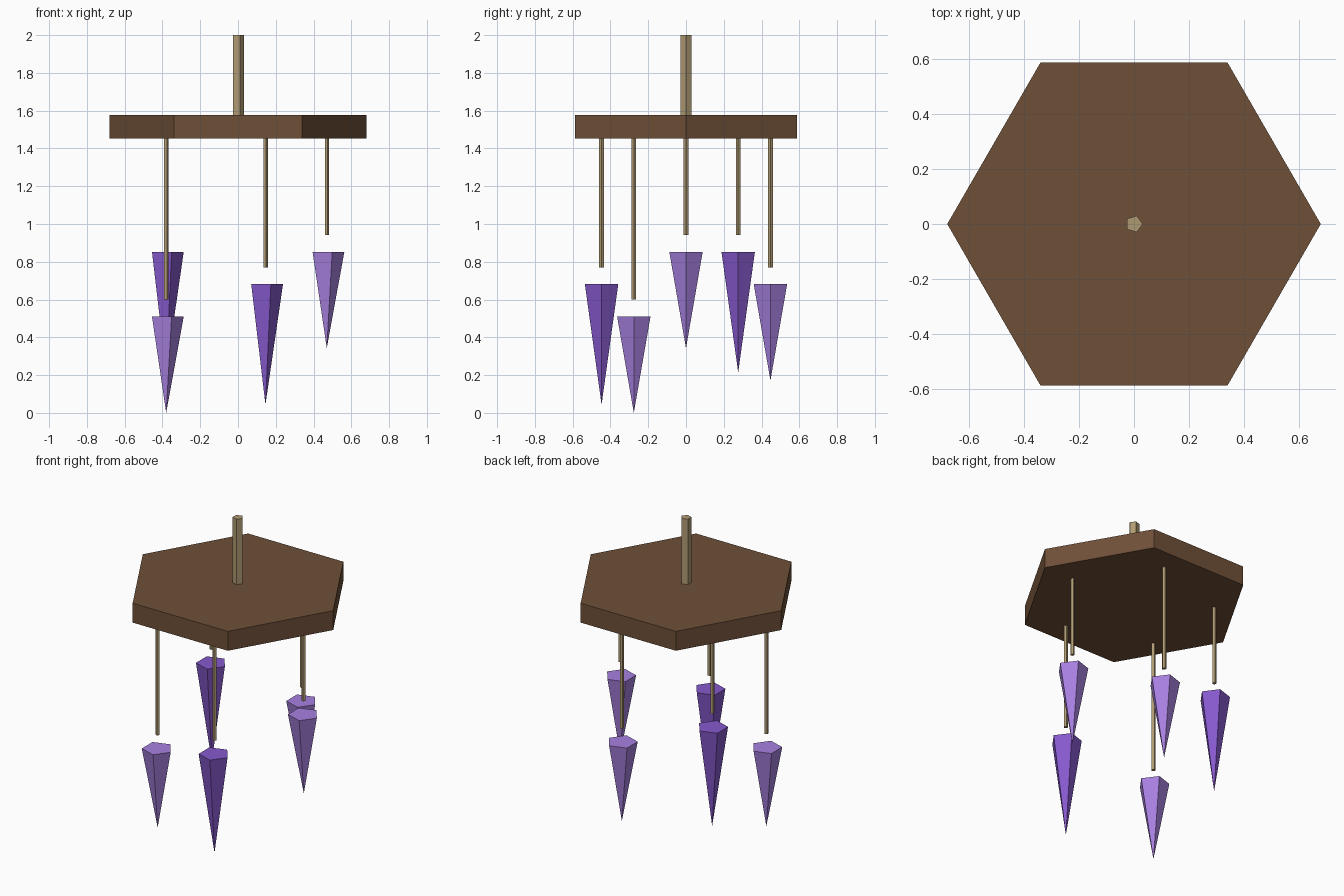
import bpy, math

if "Cube" in bpy.data.objects:
    bpy.data.objects.remove(bpy.data.objects["Cube"])


def material(name, hex_code):
    def lin(c):
        return c / 12.92 if c <= 0.04045 else ((c + 0.055) / 1.055) ** 2.4
    m = bpy.data.materials.new(name)
    rgb = [lin(int(hex_code[i:i + 2], 16) / 255) for i in (0, 2, 4)]
    m.diffuse_color = (*rgb, 1)
    m.use_nodes = True
    m.node_tree.nodes["Principled BSDF"].inputs["Base Color"].default_value = m.diffuse_color
    return m


def prism(name, sides, x, y, z0, z1, r0, r1, mat):
    """Flat-sided prism or cone from z0 to z1, one corner pointing to +x."""
    ring = [(math.cos(math.tau * i / sides), math.sin(math.tau * i / sides))
            for i in range(sides)]
    verts, faces = [], []
    top = [(r1 * c, r1 * s, z1) for c, s in ring]
    if r0 == 0:                                   # pointed bottom
        verts = top + [(0, 0, z0)]
        faces = [(i, sides, (i + 1) % sides) for i in range(sides)]
    else:
        verts = top + [(r0 * c, r0 * s, z0) for c, s in ring]
        faces = [(i, sides + i, sides + (i + 1) % sides, (i + 1) % sides)
                 for i in range(sides)]
        faces.append(tuple(reversed(range(sides, 2 * sides))))
    faces.append(tuple(range(sides)))
    mesh = bpy.data.meshes.new(name)
    mesh.from_pydata(verts, [], faces)
    mesh.materials.append(mat)
    ob = bpy.data.objects.new(name, mesh)
    ob.location = (x, y, 0)
    bpy.context.collection.objects.link(ob)
    return ob


dark_wood = material("dark wood", "6F5038")
cord = material("tan cord", "AF9A72")
violet = material("deep violet", "8659CC")
lilac = material("light lilac", "A881E0")

# Hexagonal plate and the hanging pole above it
PLATE_Z = 1.453
prism("plate", 6, 0, 0, PLATE_Z, 1.578, 0.68, 0.68, dark_wood)
prism("pole", 5, 0, 0, 1.57, 2.0, 0.032, 0.032, cord)

# Five crystals on cords: (crystal top height, length, colour)
crystals = [(0.853, 0.511, lilac), (0.682, 0.511, lilac), (0.853, 0.639, violet),
            (0.511, 0.511, lilac), (0.682, 0.639, violet)]
for i, (top, length, mat) in enumerate(crystals):
    a = math.tau * i / 5
    x, y = 0.47 * math.cos(a), 0.47 * math.sin(a)
    prism(f"cord_{i + 1}", 5, x, y, top + 0.089, PLATE_Z + 0.005, 0.013, 0.013, cord)
    prism(f"crystal_{i + 1}", 5, x, y, top - length, top, 0, 0.093, mat)
